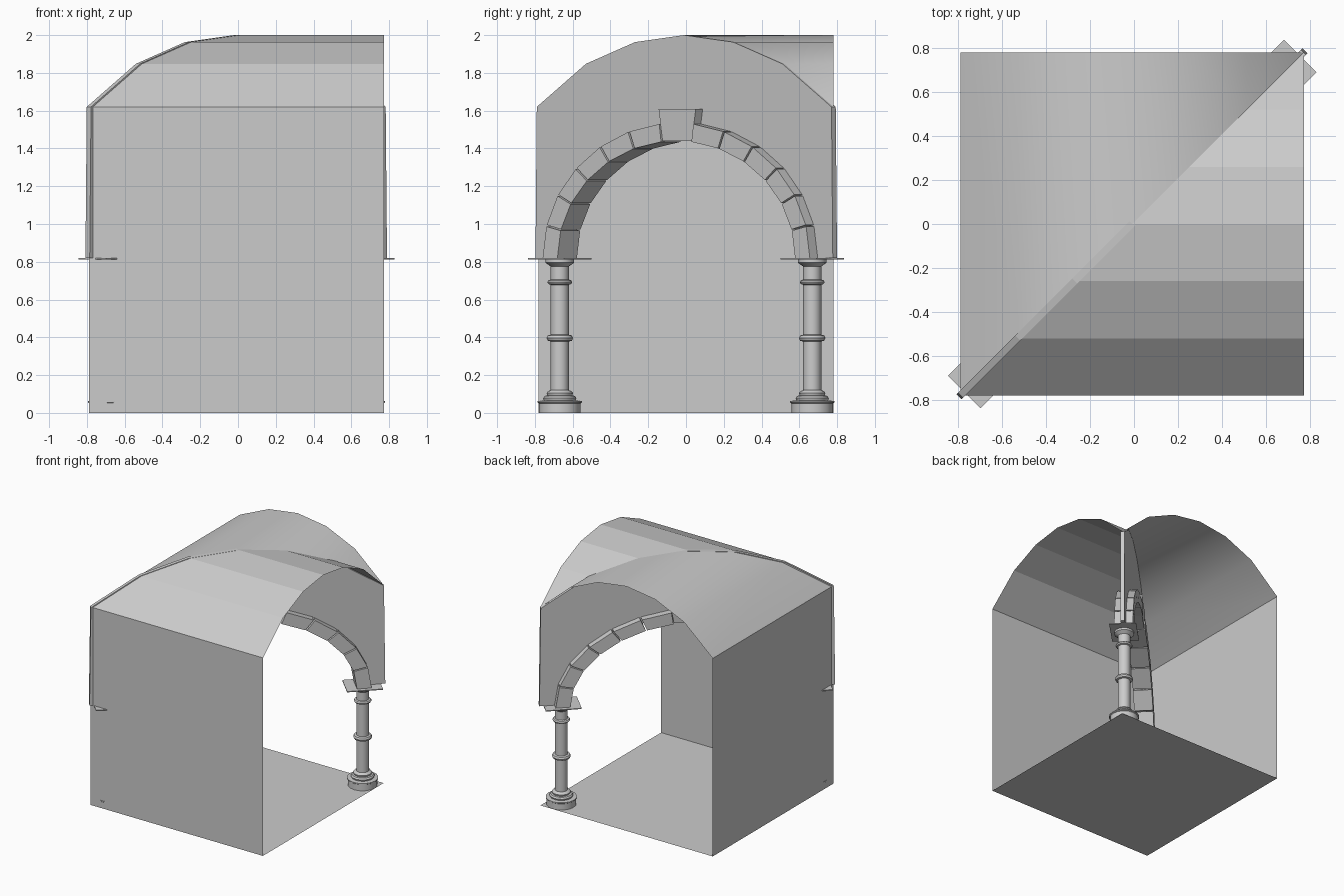
import bpy, bmesh
from math import sin, cos, pi, radians, sqrt
from mathutils import Matrix

if "Cube" in bpy.data.objects:
    bpy.data.objects.remove(bpy.data.objects["Cube"])

CX = -0.008          # tile centre offset in x
H = 0.78             # half width of the tile
# Frame of the diagonal arch: s runs along the diagonal, n across it
DIAG = Matrix.Translation((CX, 0, 0)) @ Matrix.Rotation(radians(45), 4, 'Z')
TILE = Matrix.Translation((CX, 0, 0))


def make(name, verts, faces, matrix, recalc=True):
    me = bpy.data.meshes.new(name)
    me.from_pydata(verts, [], faces)
    me.transform(matrix)
    if recalc:
        bm = bmesh.new()
        bm.from_mesh(me)
        bmesh.ops.recalc_face_normals(bm, faces=bm.faces)
        bm.to_mesh(me)
        bm.free()
    ob = bpy.data.objects.new(name, me)
    bpy.context.collection.objects.link(ob)
    return ob


def smooth(ob, angle=35):
    bpy.ops.object.select_all(action='DESELECT')
    ob.select_set(True)
    bpy.context.view_layer.objects.active = ob
    bpy.ops.object.shade_smooth_by_angle(angle=radians(angle))


def prism(name, outline, n0, n1):
    """Extrude an (s, z) outline across the diagonal."""
    k = len(outline)
    verts = [(s, n0, z) for s, z in outline] + [(s, n1, z) for s, z in outline]
    faces = [list(range(k)), list(range(2 * k - 1, k - 1, -1))]
    faces += [[i, i + k, (i + 1) % k + k, (i + 1) % k] for i in range(k)]
    return make(name, verts, faces, DIAG)


# Floor and the two solid walls
make("floor", [(-H, -H, 0), (H, -H, 0), (H, H, 0), (-H, H, 0)], [[0, 1, 2, 3]], TILE, False)
SPRING = 1.62
make("front_wall", [(-H, -H, 0), (H, -H, 0), (H, -H, SPRING), (-H, -H, SPRING)],
     [[0, 1, 2, 3]], TILE, False)
make("left_wall", [(-H, -H, 0), (-H, -H, SPRING), (-H, H, SPRING), (-H, H, 0)],
     [[0, 1, 2, 3]], TILE, False)

# Two barrel vaults mitred along the diagonal
half = [(-H, SPRING), (-0.52, 1.848), (-0.26, 1.963), (0, 2.0)]
vault = half + [(-a, z) for a, z in reversed(half[:-1])]
for name, swap in (("front_vault", False), ("left_vault", True)):
    verts, faces = [], []
    for a, z in vault:
        for p in ((a, a), (H, a)):
            verts.append((p[1], p[0], z) if swap else (p[0], p[1], z))
    for i in range(len(vault) - 1):
        f = [2 * i, 2 * i + 1, 2 * i + 3, 2 * i + 2]
        if i == len(vault) - 2:
            f = f[:2] + f[3:]
        faces.append(f[::-1] if swap else f)
    ob = make(name, verts, faces, TILE, False)
    if swap:
        smooth(ob, 40)

# Thin diagonal wall under the vault with an elliptical opening
Z0 = 0.82


def ell(a, b, t):
    return (-a * cos(t), Z0 + b * sin(t))


N = 16
low = [ell(0.95, 0.66, pi * i / N) for i in range(N + 1)]
top_pts = [(a * sqrt(2), z) for a, z in vault]
ends = 1.113


def roof(s):
    for (a, za), (b, zb) in zip(top_pts, top_pts[1:]):
        if a <= s <= b:
            return za + (zb - za) * (s - a) / (b - a)
    return SPRING


outer = [(-ends, Z0)] + top_pts + [(ends, Z0)]
prism("diagonal_wall", outer + low[::-1], -0.014, 0.018)

# Ring of arch stones with narrow joints, plus the keystone
R_IN, R_OUT, DEPTH = (0.89, 0.62), (1.0, 0.715), 0.073
COUNT, LAST = 6, radians(83)
step = LAST / COUNT
for side in (1, -1):
    for i in range(COUNT):
        t0 = i * step + (0.006 if i else 0)
        t1 = (i + 1) * step - 0.006
        pts = [ell(*R_IN, t0), ell(*R_OUT, t0), ell(*R_OUT, t1), ell(*R_IN, t1)]
        prism("arch_stone", [(side * s, z) for s, z in pts], -DEPTH, DEPTH)
prism("keystone", [(-0.109, 1.44), (0.109, 1.44), (0.139, 1.61), (-0.139, 1.61)], -0.066, 0.066)

# Turned columns (radius, height) with a flat slab on top
profile = [(0, 0), (0.11, 0), (0.11, 0.05), (0.117, 0.055), (0.117, 0.063), (0.084, 0.066),
           (0.088, 0.078), (0.08, 0.09), (0.066, 0.092), (0.07, 0.105), (0.062, 0.115), (0.048, 0.12),
           (0.048, 0.378), (0.064, 0.382), (0.07, 0.396), (0.064, 0.41), (0.048, 0.414),
           (0.048, 0.678), (0.06, 0.682), (0.066, 0.692), (0.06, 0.702), (0.048, 0.706),
           (0.048, 0.775), (0.066, 0.788), (0.076, 0.795), (0.076, 0.812), (0, 0.812)]
SEG, S_COL = 16, 0.945
for side in (1, -1):
    verts, faces = [], []
    for r, z in profile:
        verts += [(side * S_COL + r * cos(2 * pi * j / SEG), r * sin(2 * pi * j / SEG), z)
                  for j in range(SEG)]
    for i in range(len(profile) - 1):
        for j in range(SEG):
            k = (j + 1) % SEG
            faces.append([i * SEG + j, i * SEG + k, (i + 1) * SEG + k, (i + 1) * SEG + j])
    col = make("column", verts, faces, DIAG)
    bm = bmesh.new()
    bm.from_mesh(col.data)
    bmesh.ops.remove_doubles(bm, verts=bm.verts, dist=1e-5)
    bm.to_mesh(col.data)
    bm.free()
    smooth(col)
    prism("column_slab", [(side * s, z) for s, z in
                          ((0.81, 0.813), (1.08, 0.813), (1.08, 0.82), (0.81, 0.82))], -0.104, 0.104)
